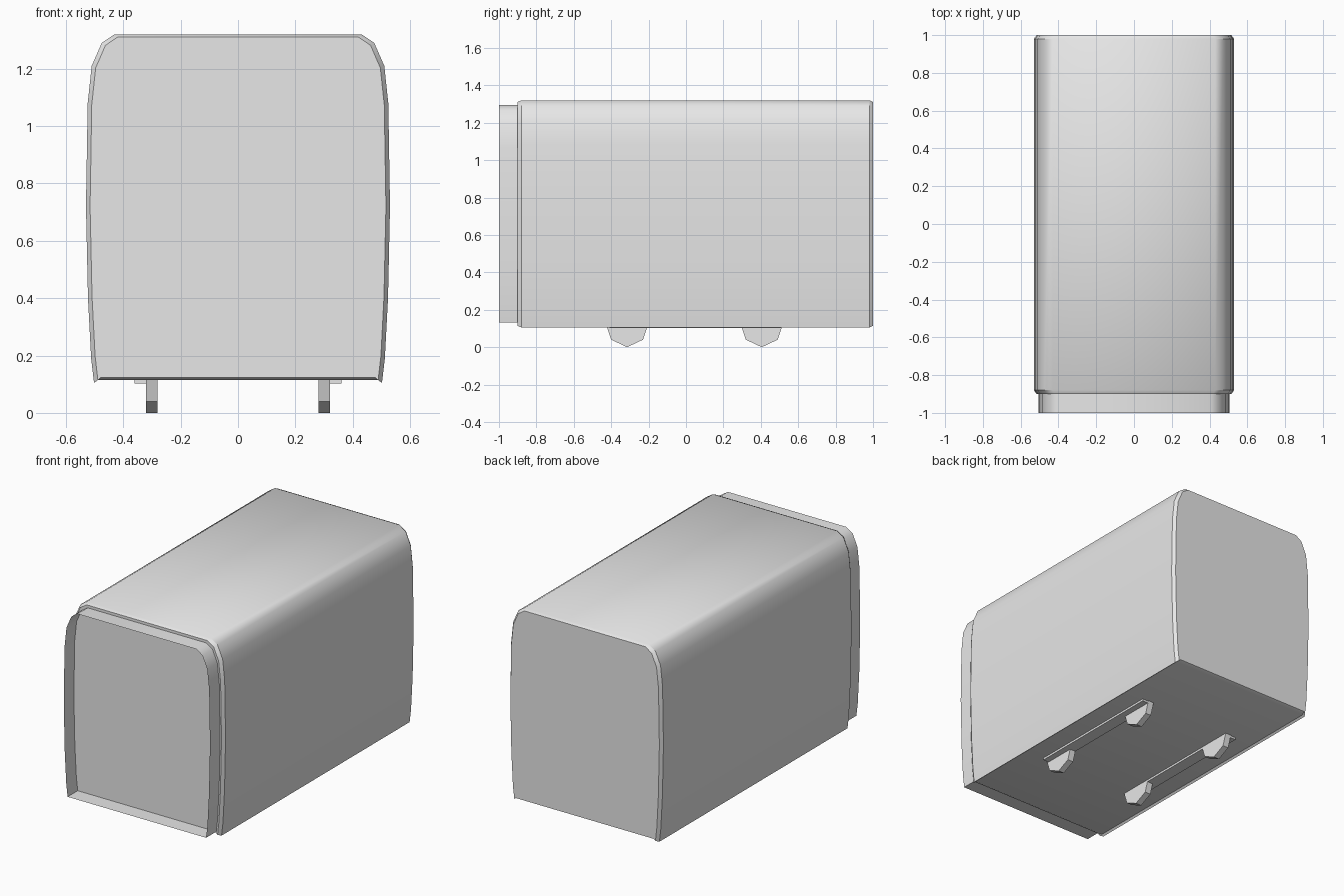
import bpy, bmesh, math

cube = bpy.data.objects.get("Cube")
if cube:
    bpy.data.objects.remove(cube, do_unlink=True)

grey = bpy.data.materials.new("light_grey")
grey.use_nodes = True
grey.diffuse_color = (0.8, 0.8, 0.8, 1)
grey.node_tree.nodes["Principled BSDF"].inputs["Base Color"].default_value = (0.8, 0.8, 0.8, 1)

MID_Z = 0.715
# Right half of the carriage cross-section, from roof to lower lip
HALF = [(0.43, 1.32), (0.475, 1.29), (0.51, 1.21), (0.524, 1.08), (0.53, 0.72),
        (0.523, 0.40), (0.512, 0.19), (0.502, 0.105)]
LIP = [(0.49, 0.115)]


def section(half, sx=1.0, sz=1.0):
    """Mirror a half outline into a closed one and scale it about its middle."""
    full = half + [(-x, z) for x, z in reversed(half)]
    return [(x * sx, MID_Z + (z - MID_Z) * sz) for x, z in full]


def loft(name, sections, caps):
    """Skin a list of (position, outline) loops along one axis."""
    bm = bmesh.new()
    loops = [[bm.verts.new((x, y, z)) for x, z in outline] for y, outline in sections]
    for a, b in zip(loops, loops[1:]):
        for i in range(len(a)):
            j = (i + 1) % len(a)
            bm.faces.new((a[i], a[j], b[j], b[i]))
    if caps:
        bm.faces.new(loops[0])
        bm.faces.new(loops[-1][::-1])
    bmesh.ops.recalc_face_normals(bm, faces=bm.faces)
    return finish(name, bm)


def finish(name, bm):
    mesh = bpy.data.meshes.new(name)
    bm.to_mesh(mesh)
    bm.free()
    mesh.materials.append(grey)
    obj = bpy.data.objects.new(name, mesh)
    bpy.context.collection.objects.link(obj)
    bpy.ops.object.select_all(action="DESELECT")
    obj.select_set(True)
    bpy.context.view_layer.objects.active = obj
    bpy.ops.object.shade_smooth_by_angle(angle=math.radians(35))
    return obj


# Carriage body with chamfered ends
full = section(HALF + LIP)
inset = section(HALF + LIP, 0.973, 0.985)
loft("carriage_body", [(-0.9, inset), (-0.88, full), (0.98, full), (1.0, inset)], True)

# Thin open gangway sleeve at the front
sleeve = section(HALF, 0.955, 0.957)
loft("gangway_sleeve", [(-1.0, sleeve), (-0.9, sleeve)], False)

# Rails and wheel plates under the floor
WHEEL = [(-0.11, 0.115), (-0.085, 0.04), (0.0, 0.0), (0.085, 0.04), (0.11, 0.115)]
for side, label in ((1, "left"), (-1, "right")):
    bm = bmesh.new()
    bmesh.ops.create_cube(bm, size=1)
    bmesh.ops.scale(bm, vec=(0.08, 0.92, 0.014), verts=bm.verts)
    bmesh.ops.translate(bm, vec=(side * 0.32, 0.05, 0.109), verts=bm.verts)
    finish(label + "_rail", bm)
    for y, end in ((-0.315, "front"), (0.405, "rear")):
        bm = bmesh.new()
        plate = bm.faces.new([bm.verts.new((side * 0.3 - 0.02, y + dy, z)) for dy, z in WHEEL])
        out = bmesh.ops.extrude_face_region(bm, geom=[plate])["geom"]
        bmesh.ops.translate(bm, vec=(0.04, 0, 0),
                            verts=[v for v in out if isinstance(v, bmesh.types.BMVert)])
        bmesh.ops.recalc_face_normals(bm, faces=bm.faces)
        finish(end + "_" + label + "_wheel_plate", bm)
